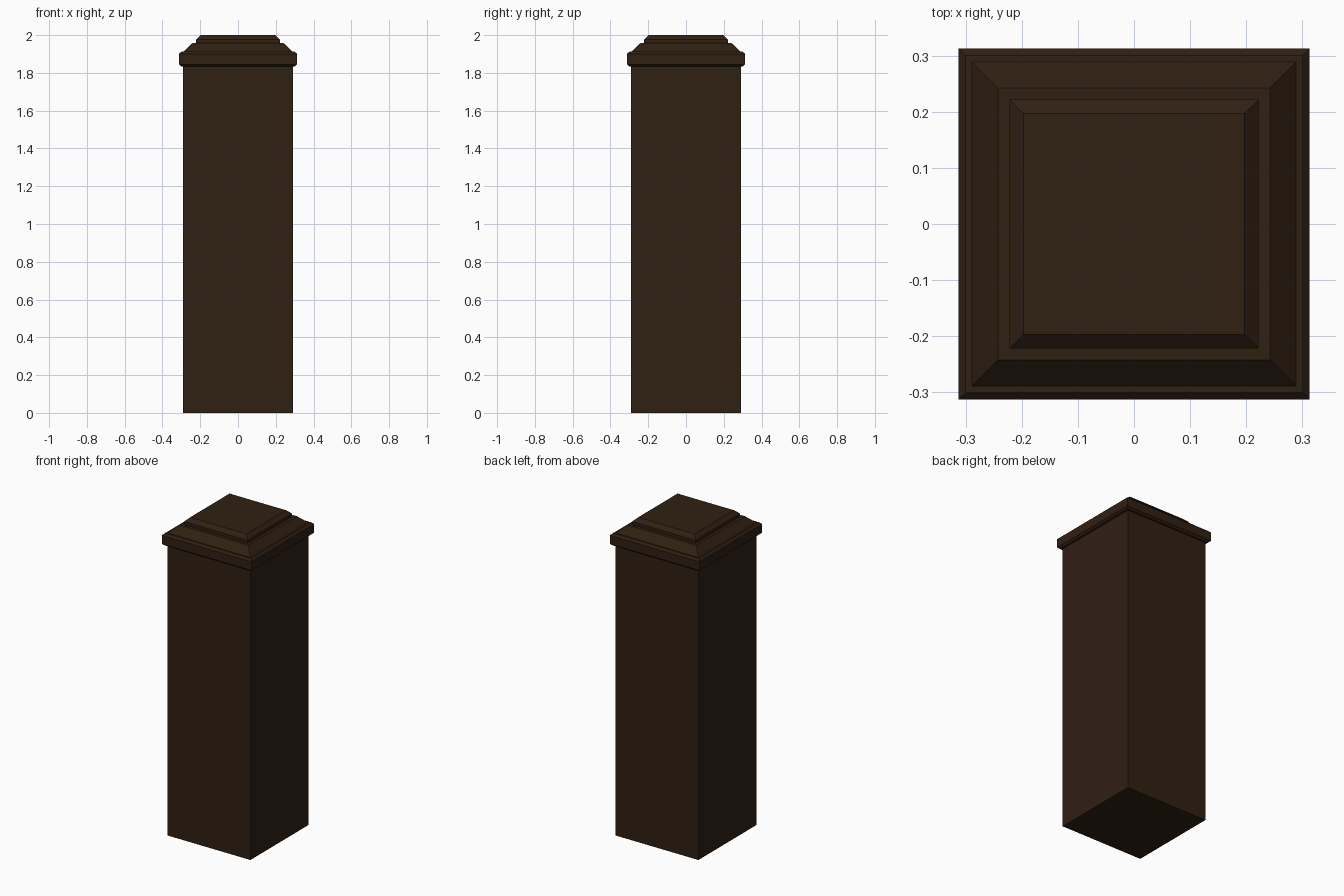
import bpy, bmesh

if "Cube" in bpy.data.objects:
    bpy.data.objects.remove(bpy.data.objects["Cube"])

# dark stained wood
wood = bpy.data.materials.new("dark_wood")
wood.diffuse_color = (0.03, 0.014, 0.006, 1)
wood.use_nodes = True
wood.node_tree.nodes["Principled BSDF"].inputs["Base Color"].default_value = wood.diffuse_color


def square_loft(name, profile):
    """Closed square solid through (half width, height) steps."""
    bm = bmesh.new()
    rings = [[bm.verts.new((sx * h, sy * h, z))
              for sx, sy in ((-1, -1), (1, -1), (1, 1), (-1, 1))]
             for h, z in profile]
    for low, high in zip(rings, rings[1:]):
        for i in range(4):
            j = (i + 1) % 4
            bm.faces.new((low[i], low[j], high[j], high[i]))
    bm.faces.new(rings[0][::-1])
    bm.faces.new(rings[-1])
    mesh = bpy.data.meshes.new(name)
    bm.to_mesh(mesh)
    bm.free()
    mesh.materials.append(wood)
    obj = bpy.data.objects.new(name, mesh)
    bpy.context.collection.objects.link(obj)
    return obj


# plain square shaft
square_loft("post_shaft", [(0.29, 0), (0.29, 1.84)])

# overhanging cap slab with chamfered rims, then sloped shoulder and raised top
square_loft("post_cap", [
    (0.30, 1.834), (0.313, 1.845), (0.313, 1.90), (0.30, 1.912),
    (0.289, 1.912), (0.242, 1.957),
    (0.222, 1.957), (0.222, 1.977), (0.197, 2.0),
])
